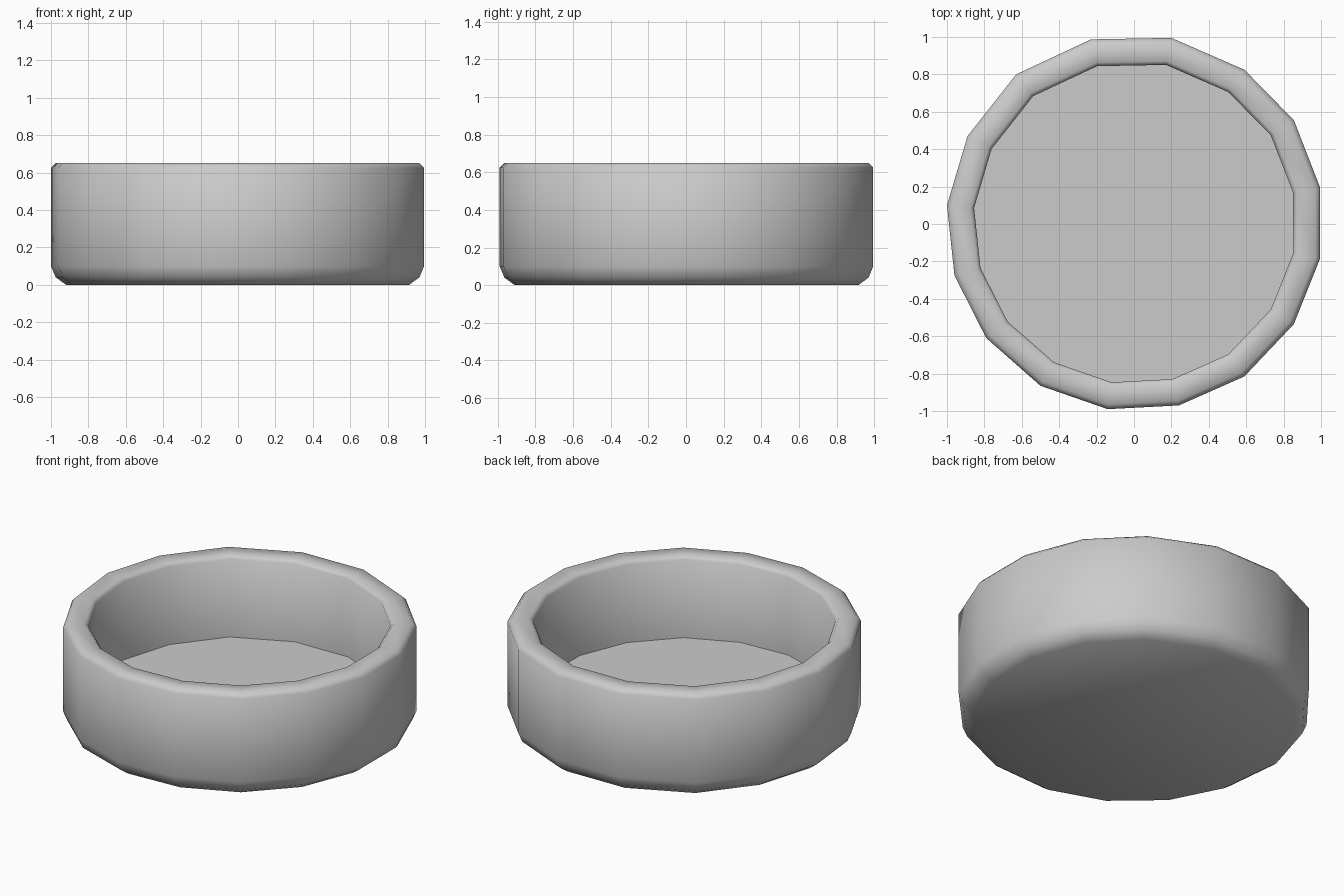
import bpy, bmesh, math

if "Cube" in bpy.data.objects:
    bpy.data.objects.remove(bpy.data.objects["Cube"])

# Slightly irregular 16-sided outline, anticlockwise from the right (x, y)
outline = [(0.995, -0.185), (0.995, 0.195), (0.855, 0.555), (0.59, 0.825),
           (0.20, 0.995), (-0.23, 0.987), (-0.63, 0.80), (-0.89, 0.47),
           (-1.0, 0.10), (-0.96, -0.275), (-0.79, -0.61), (-0.50, -0.865),
           (-0.14, -0.99), (0.24, -0.97), (0.59, -0.815), (0.855, -0.535)]

# Cross-section of the dish (outline scale, z): base, outer wall, rim, inner wall, floor
profile = [(0.92, 0.0), (0.975, 0.04), (1.0, 0.10), (1.0, 0.625), (0.975, 0.65),
           (0.875, 0.65), (0.855, 0.63), (0.855, 0.14)]

bm = bmesh.new()
rings = [[bm.verts.new((x * s, y * s, z)) for x, y in outline] for s, z in profile]
n = len(outline)

# Walls between successive rings
for a, b in zip(rings, rings[1:]):
    for i in range(n):
        j = (i + 1) % n
        bm.faces.new((a[i], a[j], b[j], b[i]))

# Underside and inner floor
bm.faces.new(rings[0][::-1])
bm.faces.new(rings[-1])
bmesh.ops.recalc_face_normals(bm, faces=bm.faces)

mesh = bpy.data.meshes.new("round_dish")
bm.to_mesh(mesh)
bm.free()
dish = bpy.data.objects.new("round_dish", mesh)
bpy.context.collection.objects.link(dish)

# Smooth walls and rim, crisp floor edge
bpy.context.view_layer.objects.active = dish
dish.select_set(True)
bpy.ops.object.shade_smooth_by_angle(angle=math.radians(60))
